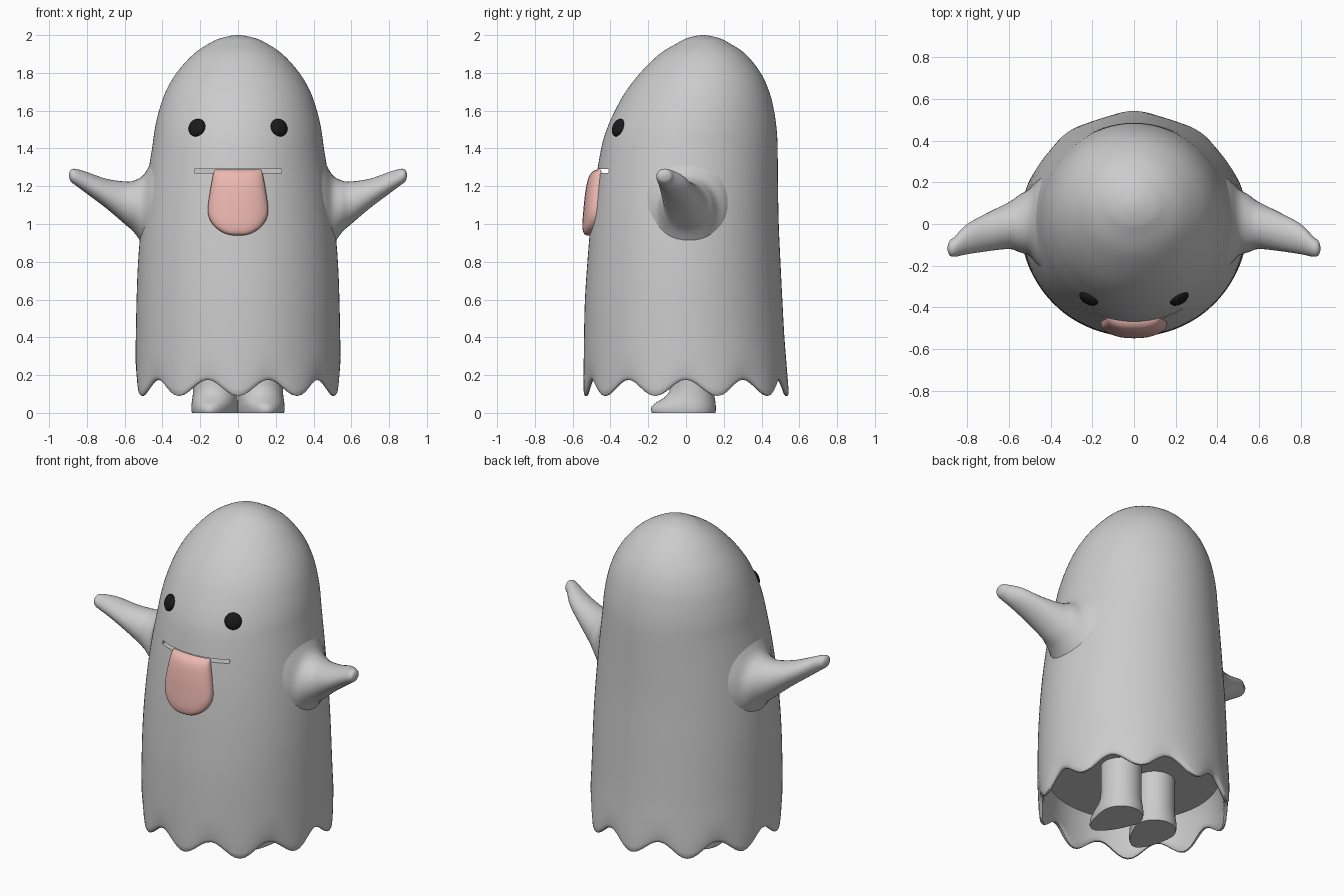
import bpy, bmesh, math
from mathutils import Vector

if "Cube" in bpy.data.objects:
    bpy.data.objects.remove(bpy.data.objects["Cube"])

TAU = 2 * math.pi


def spline(rows, steps, tail=None):
    """Catmull-Rom interpolation through rows of numbers."""
    ext = lambda a, b: tuple(2 * p - q for p, q in zip(a, b))
    pts = [ext(rows[0], rows[1])] + rows + [tail or ext(rows[-1], rows[-2])]
    out = []
    for i in range(1, len(pts) - 2):
        for k in range(steps):
            t = k / steps
            out.append(tuple(
                0.5 * (2 * b + (c - a) * t + (2 * a - 5 * b + 4 * c - d) * t * t
                       + (3 * b - a - 3 * c + d) * t ** 3)
                for a, b, c, d in zip(*pts[i - 1:i + 3])))
    return out + [rows[-1]]


def loft(name, rings):
    """Skin a list of equal-length rings and cap both ends."""
    bm = bmesh.new()
    vs = [[bm.verts.new(p) for p in r] for r in rings]
    n = len(vs[0])
    for a, b in zip(vs, vs[1:]):
        for i in range(n):
            j = (i + 1) % n
            bm.faces.new((a[i], a[j], b[j], b[i]))
    bm.faces.new(vs[0])
    bm.faces.new(vs[-1])
    bmesh.ops.recalc_face_normals(bm, faces=bm.faces)
    me = bpy.data.meshes.new(name)
    bm.to_mesh(me)
    bm.free()
    ob = bpy.data.objects.new(name, me)
    bpy.context.collection.objects.link(ob)
    return ob


def activate(ob):
    bpy.ops.object.select_all(action='DESELECT')
    ob.select_set(True)
    bpy.context.view_layer.objects.active = ob


def smooth(ob, angle=45):
    activate(ob)
    bpy.ops.object.shade_smooth_by_angle(angle=math.radians(angle))


def paint(ob, name, rgb):
    mat = bpy.data.materials.get(name) or bpy.data.materials.new(name)
    mat.diffuse_color = (*rgb, 1)
    mat.use_nodes = True
    mat.node_tree.nodes["Principled BSDF"].inputs["Base Color"].default_value = mat.diffuse_color
    ob.data.materials.append(mat)


# Body profile: z, half width, front y, back y
PROFILE = spline([
    (0.09, .545, -.542, .545), (0.2, .545, -.542, .537), (0.4, .541, -.54, .521),
    (0.6, .537, -.535, .51), (0.8, .529, -.522, .5), (1.0, .512, -.505, .491),
    (1.2, .487, -.482, .487), (1.4, .455, -.449, .485), (1.5, .441, -.42, .48),
    (1.6, .418, -.376, .466), (1.7, .383, -.32, .441), (1.8, .325, -.242, .395),
    (1.9, .235, -.14, .315), (1.96, .145, -.042, .225), (1.985, .086, .01, .172),
    (2.0, .003, .087, .093)], 4, (1.985, -.086, .172, .01))


def section(z):
    """Half width, centre y and half depth of the body at height z."""
    for a, b in zip(PROFILE, PROFILE[1:]):
        if z <= b[0]:
            break
    t = max(0, min(1, (z - a[0]) / (b[0] - a[0])))
    w, f, k = (p + (q - p) * t for p, q in zip(a[1:], b[1:]))
    return w, (f + k) / 2, (k - f) / 2


def front_y(x, z):
    w, c, d = section(z)
    return c - d * math.sqrt(max(0, 1 - (x / w) ** 2))


# Body: hollow fluted hem below, solid dome above
SEG, HEM_TOP = 120, 0.32


def body_ring(z, scale=1.0, hem=None):
    ring = []
    for i in range(SEG):
        a = TAU * i / SEG
        zz, s = z, scale
        if hem is not None:                     # hem: 0 at the wavy edge, 1 at HEM_TOP
            edge = 0.133 - 0.043 * math.cos(10 * a)
            zz = edge + (HEM_TOP - edge) * hem
            s -= 0.012 * (1 - math.cos(10 * a)) * (1 - hem) ** 2
        w, c, d = section(zz)
        ring.append((w * s * math.sin(a), c - d * s * math.cos(a), zz))
    return ring


rings = [body_ring(HEM_TOP, 0.02), body_ring(HEM_TOP, 0.9)]
rings += [body_ring(0, s, h) for s, h in ((.91, .9), (.925, .5), (.94, .2), (.95, .05),
                                          (.965, 0), (.985, 0), (.997, .04), (1, .15),
                                          (1, .4), (1, .7), (1, 1))]
rings += [body_ring(p[0]) for p in PROFILE if p[0] > HEM_TOP + 0.02]
body = loft("body", rings)

# Mouth slit cut into the face
bpy.ops.mesh.primitive_cube_add(size=1, location=(0, -.5, 1.281))
cutter = bpy.context.object
cutter.scale = (.46, .25, .02)
cutter.hide_render = True
mod = body.modifiers.new("mouth", 'BOOLEAN')
mod.operation, mod.solver, mod.object = 'DIFFERENCE', 'EXACT', cutter
activate(body)
bpy.ops.object.modifier_apply(modifier="mouth")
bpy.data.objects.remove(cutter)
smooth(body)

# Tongue draped over the front: z, half width, thickness
TONGUE = spline([(1.288, .122, .004), (1.275, .128, .026), (1.24, .136, .042),
                 (1.16, .15, .047), (1.08, .16, .046), (1.03, .152, .045),
                 (.985, .122, .042), (.955, .08, .034), (.943, .045, .022),
                 (.938, .01, .008)], 3)
rings = []
for z, w, t in TONGUE:
    ring = []
    for i in range(40):
        c, s = math.cos(TAU * i / 40), math.sin(TAU * i / 40)
        x = w * math.copysign(abs(c) ** .6, c)
        y = front_y(x, z) - t * math.copysign(abs(s) ** .6, s) * (1 if s > 0 else .5)
        ring.append((x, y, z))
    rings.append(ring)
tongue = loft("tongue", rings)
smooth(tongue, 60)
paint(tongue, "pink", (.85, .48, .44))

# Arm rows: x, z low, z high, y low, y high (flared into the body)
ARM = spline([(.42, .76, 1.42, -.24, .24), (.46, .83, 1.33, -.2, .21),
              (.5, .885, 1.26, -.155, .17), (.55, .955, 1.23, -.135, .14),
              (.6, 1.0, 1.225, -.12, .105), (.7, 1.085, 1.24, -.13, .055),
              (.8, 1.16, 1.275, -.145, .0), (.86, 1.205, 1.292, -.157, -.06),
              (.885, 1.225, 1.287, -.15, -.08), (.895, 1.25, 1.265, -.125, -.11)], 4)
# Leg rows: z, radius, toe stretch, toe splay
LEG = [(0, .122, 1.75, .25), (.012, .125, 1.76, .25), (.035, .125, 1.72, .22),
       (.055, .123, 1.55, .16), (.08, .119, 1.25, .08), (.11, .116, 1.05, .02),
       (.15, .115, 1, 0), (.34, .115, 1, 0)]

for side, s in (("left", -1), ("right", 1)):
    arm = loft(side + "_arm", [
        [(s * x, (yl + yh) / 2 + (yh - yl) / 2 * math.cos(TAU * i / 36),
          (zl + zh) / 2 + (zh - zl) / 2 * math.sin(TAU * i / 36)) for i in range(36)]
        for x, zl, zh, yl, yh in ARM])
    smooth(arm, 60)

    rings = []
    for z, r, stretch, splay in LEG:
        ring = []
        for i in range(40):
            x, y = r * math.cos(TAU * i / 40), r * math.sin(TAU * i / 40)
            if y < 0:
                y *= stretch
                x = x * (1 + .6 * splay * y / r) - splay * y * .5
            ring.append((s * (x + .122), y + .033, z))
        rings.append(ring)
    smooth(loft(side + "_leg", rings))

    # Eye: flattened bead lying on the face
    x, z, e = .217, 1.51, .01
    nrm = Vector(((front_y(x + e, z) - front_y(x - e, z)) / (2 * e), -1,
                  (front_y(x, z + e) - front_y(x, z - e)) / (2 * e)))
    nrm.x *= s
    bpy.ops.mesh.primitive_uv_sphere_add(
        segments=32, ring_count=16, radius=1, location=(s * x, front_y(x, z), z),
        rotation=nrm.to_track_quat('Z', 'Y').to_euler())
    eye = bpy.context.object
    eye.name = side + "_eye"
    eye.scale = (.049, .049, .025)
    smooth(eye)
    paint(eye, "black", (.01, .01, .01))
